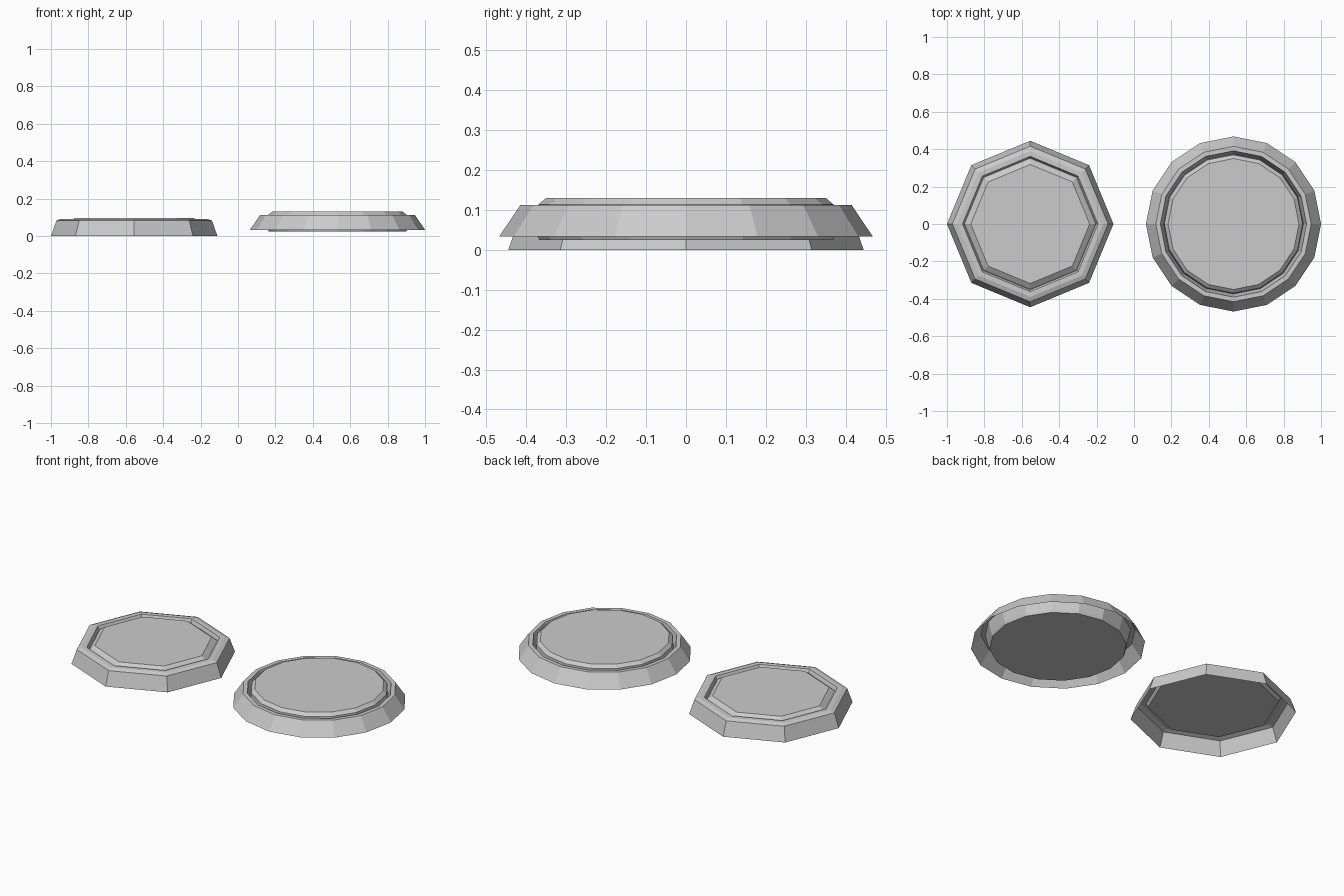
import bpy, bmesh
from math import cos, sin, pi

if "Cube" in bpy.data.objects:
    bpy.data.objects.remove(bpy.data.objects["Cube"])


def revolve(name, cx, sides, profile, caps=False):
    """Revolve a (radius, z) profile; optionally close both ends with flat caps."""
    bm = bmesh.new()
    rings = []
    for r, z in profile:
        rings.append([bm.verts.new((cx + r * cos(2 * pi * i / sides),
                                    r * sin(2 * pi * i / sides), z))
                      for i in range(sides)])
    for a, b in zip(rings, rings[1:]):
        for i in range(sides):
            j = (i + 1) % sides
            bm.faces.new((a[i], a[j], b[j], b[i]))
    if caps:
        bm.faces.new(rings[0][::-1])
        bm.faces.new(rings[-1])
    mesh = bpy.data.meshes.new(name)
    bm.to_mesh(mesh)
    bm.free()
    obj = bpy.data.objects.new(name, mesh)
    bpy.context.collection.objects.link(obj)
    return obj


# Octagonal lid: outer skirt with rounded shoulder, then the bevelled panel
revolve("octagonal_rim", -0.555, 8, [
    (0.445, 0.0), (0.416, 0.083), (0.390, 0.092), (0.362, 0.092), (0.352, 0.07)])
revolve("octagonal_panel", -0.555, 8, [
    (0.352, 0.07), (0.345, 0.078), (0.318, 0.097)], caps=True)

# Round lid: sloped skirt with inner wall, then the closed raised plug
revolve("round_rim", 0.532, 16, [
    (0.468, 0.033), (0.415, 0.112), (0.391, 0.112), (0.374, 0.04)])
revolve("round_plug", 0.532, 16, [
    (0.368, 0.025), (0.374, 0.04), (0.370, 0.113), (0.350, 0.13)], caps=True)
